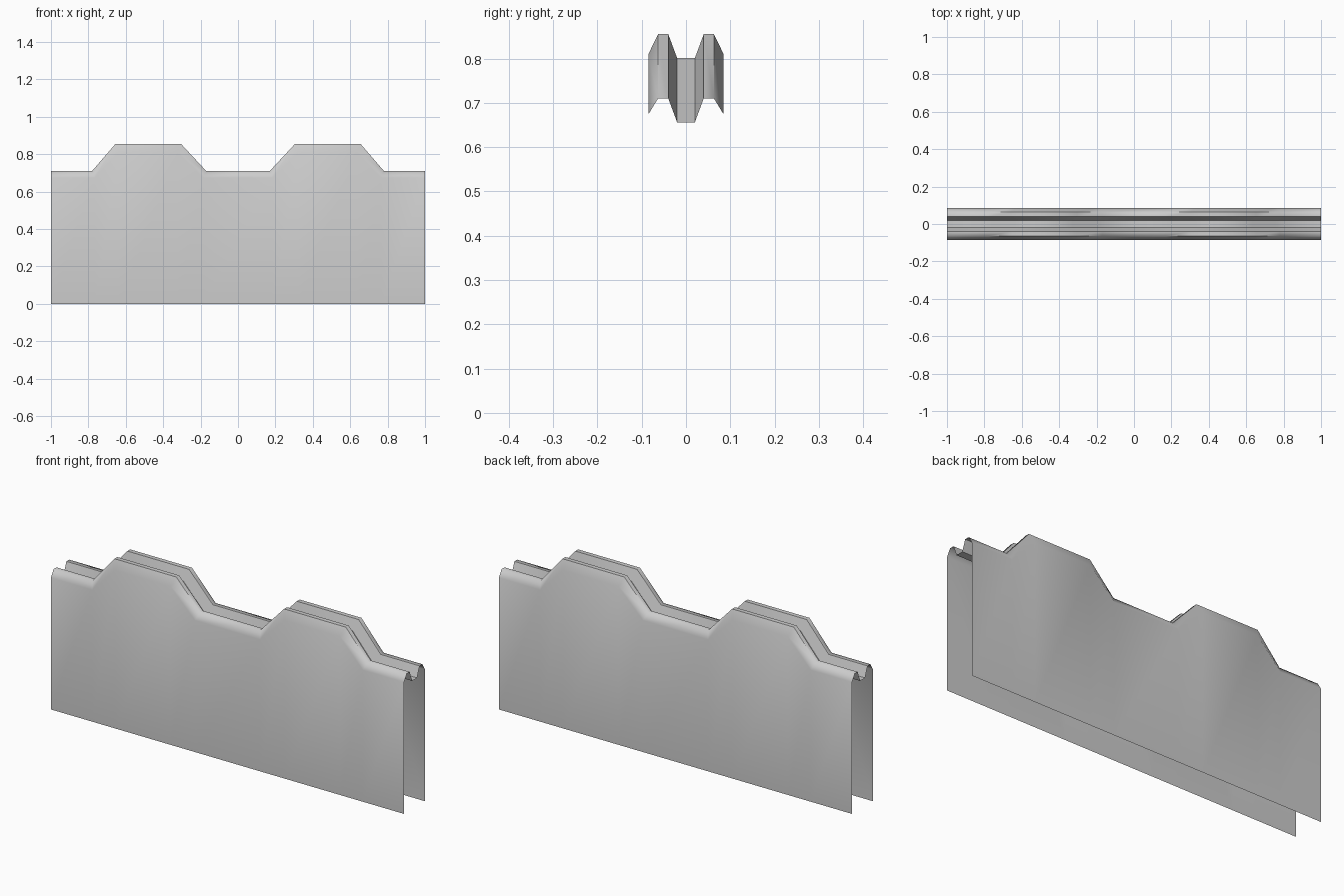
import bpy, bmesh, math

if "Cube" in bpy.data.objects:
    bpy.data.objects.remove(bpy.data.objects["Cube"])

# Top outline along x (right half), mirrored to the left; last value pulls lower rows toward the bump
half = [(0.17, 0.71, 1), (0.305, 0.855, 1), (0.655, 0.855, -1), (0.78, 0.71, -1), (1.0, 0.71, 0)]
outline = [(-x, z, -s) for x, z, s in reversed(half)] + half

# Cross-section in y: (y, drop below the ridge line); None means the floor
side = [(0.085, None), (0.085, 0.04), (0.063, 0.0), (0.04, 0.0), (0.02, 0.054)]
section = [(-y, d) for y, d in side] + list(reversed(side))

# Folded sheet swept along the outline
bm = bmesh.new()
rows = []
for x, z, s in outline:
    row = []
    for y, d in section:
        drop = 0.04 if d is None else d
        # shoulder sits slightly lower on the raised parts
        if drop == 0.04:
            drop = 0.045 if z > 0.8 else 0.036
        px = x + s * 0.4 * drop
        row.append(bm.verts.new((px, y, 0.0 if d is None else z - drop)))
    rows.append(row)
for a, b in zip(rows, rows[1:]):
    for i in range(len(section) - 1):
        bm.faces.new((a[i], b[i], b[i + 1], a[i + 1]))

mesh = bpy.data.meshes.new("folded_panel")
bm.to_mesh(mesh)
bm.free()
panel = bpy.data.objects.new("folded_panel", mesh)
bpy.context.collection.objects.link(panel)

# Soft folds
bpy.context.view_layer.objects.active = panel
panel.select_set(True)
bpy.ops.object.shade_smooth_by_angle(angle=math.radians(60))
